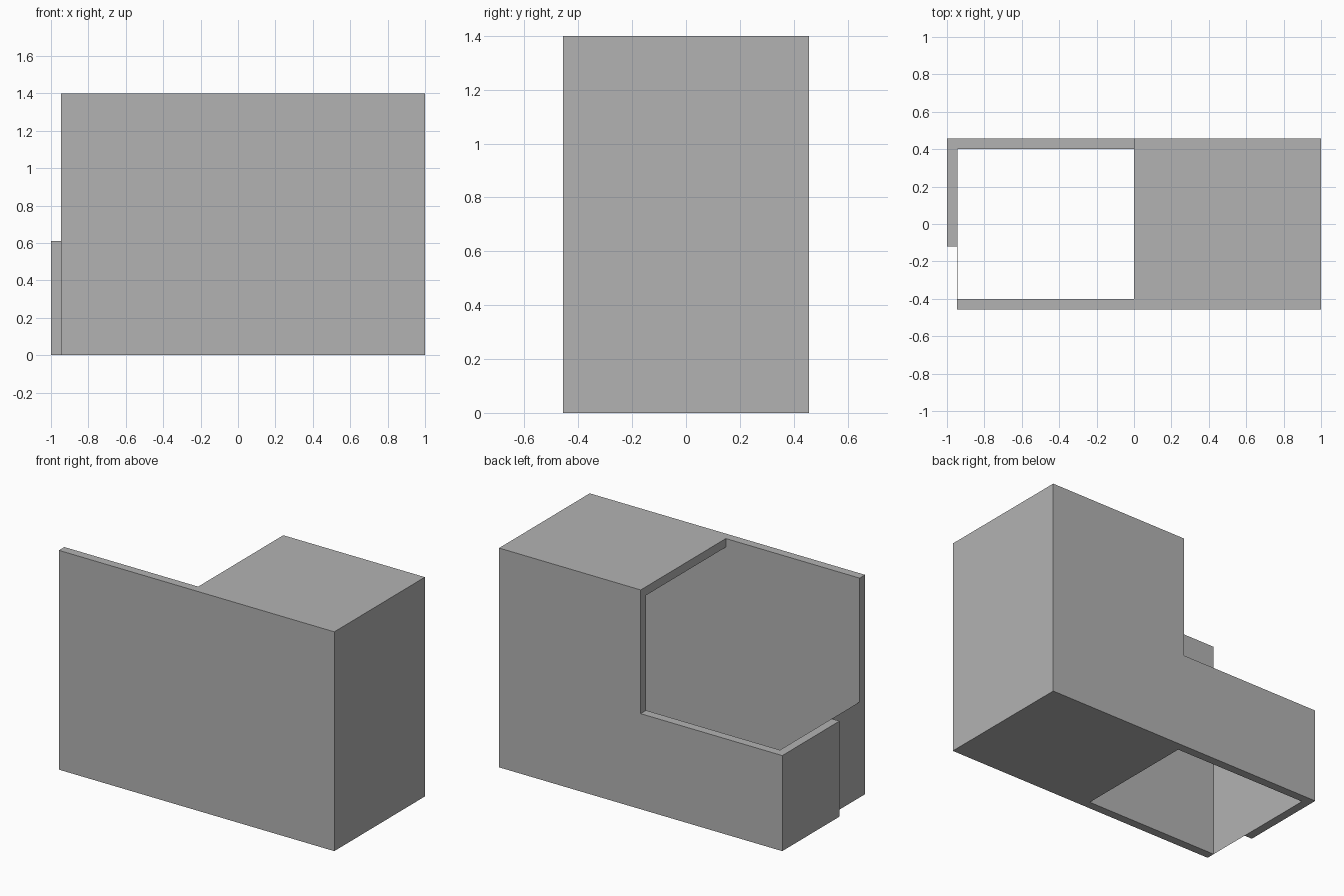
import bpy
from mathutils import Vector

cube = bpy.data.objects.get("Cube")
if cube:
    bpy.data.objects.remove(cube, do_unlink=True)

# Overall half length, half depth, height, wall thickness and low wall height
L, D, H, T = 1.0, 0.457, 1.4, 0.055
LOW = 0.61
GAP = 0.1  # how far cutters reach past the outside

grey = bpy.data.materials.new("light_grey")
grey.use_nodes = True
grey.diffuse_color = (0.45, 0.45, 0.45, 1)
grey.node_tree.nodes["Principled BSDF"].inputs["Base Color"].default_value = (0.45, 0.45, 0.45, 1)


def box(name, low, high):
    """Box between two opposite corners."""
    low, high = Vector(low), Vector(high)
    bpy.ops.mesh.primitive_cube_add(size=1)
    obj = bpy.context.object
    obj.name = name
    for v in obj.data.vertices:
        v.co = (low + high) / 2 + v.co * (high - low)
    return obj


def cut(target, name, low, high):
    """Remove a box-shaped volume from the target."""
    cutter = box(name, low, high)
    cutter.hide_render = True
    mod = target.modifiers.new(name, 'BOOLEAN')
    mod.operation = 'DIFFERENCE'
    mod.solver = 'EXACT'
    mod.object = cutter
    bpy.context.view_layer.objects.active = target
    bpy.ops.object.modifier_apply(modifier=name)
    bpy.data.objects.remove(cutter, do_unlink=True)


# Thin-walled enclosure
shell = box("walled_enclosure", (-L, -D, 0), (L, D, H))
# Hollow room under the roof
cut(shell, "room_space", (-L + T, -D + T, T), (L - T, D - T, H - T))
# Roofless, floorless yard
cut(shell, "yard_space", (-L + T, -D + T, -GAP), (0, D - T, H + GAP))
# Lower the back and end walls around the yard
cut(shell, "low_wall_space", (-L - GAP, -D + T, LOW), (0, D + GAP, H + GAP))
# Entrance gap at the front corner
cut(shell, "entrance_space", (-L - GAP, -D - GAP, -GAP), (-L + T, -0.12, H + GAP))

shell.data.materials.clear()
shell.data.materials.append(grey)
for p in shell.data.polygons:
    p.material_index = 0
    p.use_smooth = False
